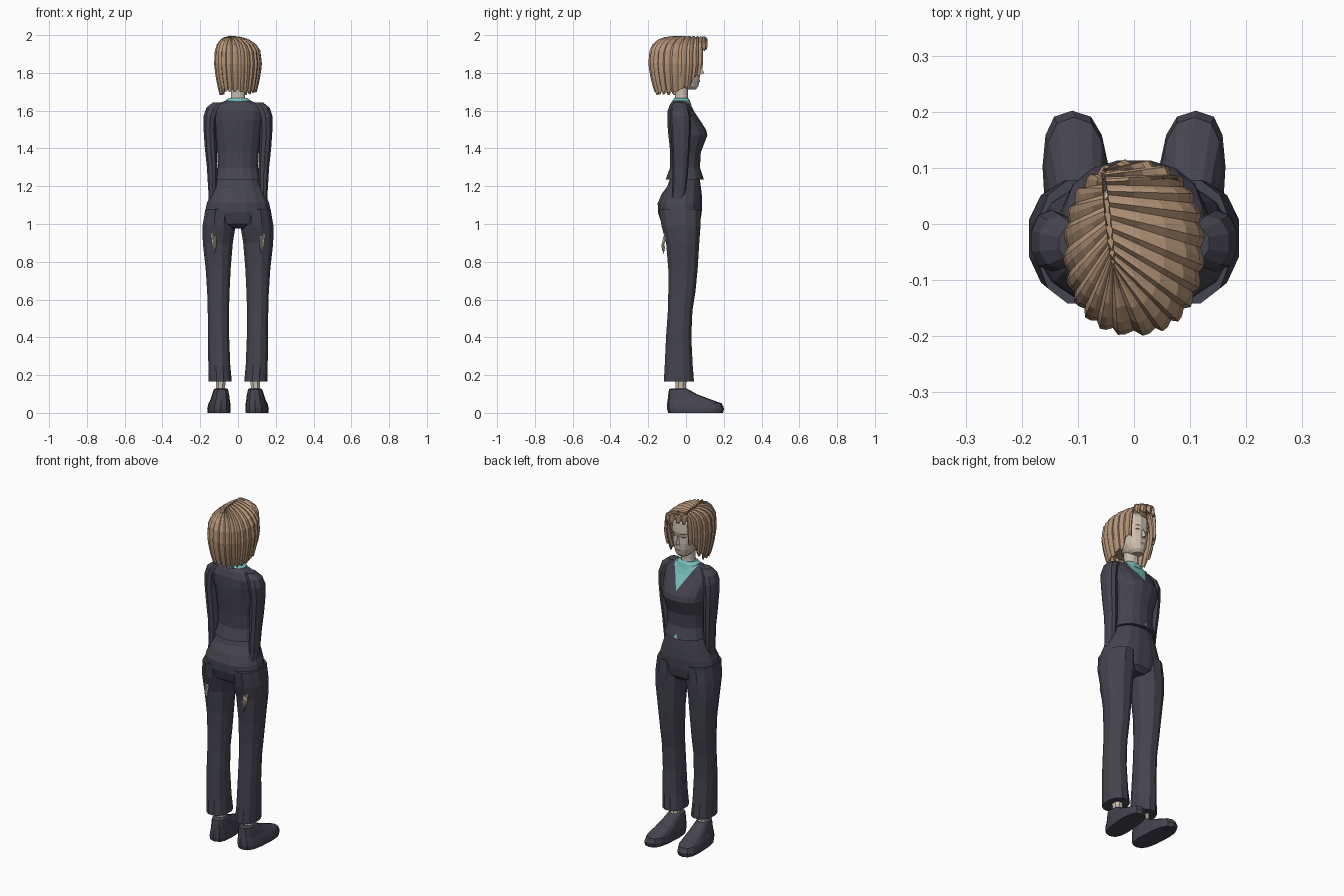
import bpy, bmesh, random
from math import sin, cos, pi, radians
from mathutils import Vector
from mathutils.bvhtree import BVHTree

random.seed(4)
cube = bpy.data.objects.get("Cube")
if cube:
    bpy.data.objects.remove(cube)


def material(name, rgb):
    m = bpy.data.materials.new(name)
    m.use_nodes = True
    m.diffuse_color = (*rgb, 1)
    m.node_tree.nodes["Principled BSDF"].inputs["Base Color"].default_value = (*rgb, 1)
    return m


NAVY = material("navy cloth", (.06, .058, .08))
HAIR = material("light brown hair", (.45, .29, .18))
SKIN = material("pale skin", (.6, .52, .43))
TEAL = material("teal shirt", (.19, .53, .5))
DARK = material("dark brown", (.1, .07, .05))
LIPS = material("muted lips", (.33, .2, .17))


def add(name, bm, *mats):
    bmesh.ops.recalc_face_normals(bm, faces=bm.faces)
    me = bpy.data.meshes.new(name)
    bm.to_mesh(me)
    ob = bpy.data.objects.new(name, me)
    bpy.context.collection.objects.link(ob)
    for m in mats:
        me.materials.append(m)
    return ob


def power(v, p):
    return (1 if v >= 0 else -1) * abs(v) ** p


def loft(rings, n=12, p=.9, side=1, skew=0):
    """Stack rounded rings of (z, centre x, half width, back y, front y)."""
    bm = bmesh.new()
    loops = []
    for z, cx, rx, yb, yf in rings:
        loop = []
        for i in range(n):
            a = 2 * pi * (i + .5) / n
            y = (yb + yf) / 2 + (yf - yb) / 2 * power(sin(a), p)
            x = cx + rx * power(cos(a), p) + skew * y
            loop.append(bm.verts.new((side * x, y, z)))
        loops.append(loop)
    for a, b in zip(loops, loops[1:]):
        for i in range(n):
            j = (i + 1) % n
            bm.faces.new((a[i], a[j], b[j], b[i]))
    bm.faces.new(loops[0])
    bm.faces.new(loops[-1])
    return bm


# Jacket body, cut along the neckline so the shirt shows in a V
V_LOW, V_SLOPE = 1.52, .55
jacket = loft([
    (1.235, 0, .125, -.11, .097), (1.3, 0, .108, -.085, .075),
    (1.38, 0, .112, -.085, .08), (1.47, 0, .128, -.095, .115),
    (1.5, 0, .13, -.098, .108), (1.55, 0, .14, -.1, .075),
    (1.6, 0, .145, -.098, .042), (1.635, 0, .115, -.085, .025),
    (1.655, 0, .06, -.068, .015)], n=16)
for s in (-1, 1):
    bmesh.ops.bisect_plane(jacket, geom=jacket.verts[:] + jacket.edges[:] + jacket.faces[:],
                           plane_co=(0, 0, V_LOW), plane_no=(s, 0, -V_SLOPE))
for f in jacket.faces:
    c = f.calc_center_median()
    f.material_index = int(c.y > -.02 and abs(c.x) < (c.z - V_LOW) * V_SLOPE)
add("jacket", jacket, NAVY, TEAL)

# Shirt collar, neck and the shirt tip under the hem
add("shirt_collar", loft([(1.63, 0, .075, -.075, .03), (1.655, 0, .068, -.072, .022),
                          (1.668, 0, .05, -.062, .012)]), TEAL)
add("neck", loft([(1.62, 0, .045, -.06, .015), (1.68, 0, .038, -.06, .012),
                  (1.78, 0, .04, -.065, .015)]), SKIN)
tip = bmesh.new()
tip.faces.new([tip.verts.new(v) for v in ((-.014, .1, 1.238), (.014, .1, 1.238), (0, .092, 1.27))])
add("shirt_tip", tip, TEAL)

# Trousers: seat and two legs
add("trouser_seat", loft([
    (.975, 0, .1, -.09, .05), (1.0, 0, .165, -.13, .075), (1.06, 0, .178, -.15, .085),
    (1.11, 0, .168, -.152, .088), (1.16, 0, .148, -.13, .085),
    (1.2, 0, .13, -.1, .08), (1.26, 0, .105, -.08, .07)], n=16), NAVY)

for side, label in ((1, "left"), (-1, "right")):
    add(label + "_trouser_leg", loft([
        (.165, .094, .063, -.12, .045), (.25, .099, .06, -.115, .038),
        (.4, .103, .058, -.108, .03), (.54, .104, .058, -.098, .036),
        (.64, .104, .061, -.096, .052), (.76, .105, .068, -.096, .064),
        (.9, .107, .082, -.108, .073), (.99, .1, .09, -.133, .08),
        (1.08, .095, .08, -.145, .082)], side=side), NAVY)

    # Sleeve with rounded shoulder, sinking into the hip
    add(label + "_sleeve", loft([
        (.97, .13, .018, -.095, -.05), (1.08, .133, .022, -.085, -.02),
        (1.17, .134, .024, -.072, 0), (1.3, .137, .029, -.07, .012),
        (1.4, .144, .033, -.075, .02), (1.5, .15, .034, -.08, .025),
        (1.57, .146, .038, -.085, .025), (1.615, .13, .04, -.08, .015),
        (1.643, .105, .03, -.065, -.005)], n=10, side=side), NAVY)

    # Fingers pointing down and back
    for i in range(4):
        x, low = .118 + .006 * i, .845 + .012 * abs(i - 1)
        add(f"{label}_finger_{i + 1}", loft([
            (low, x, .002, -.126 + .004 * i, -.12 + .004 * i),
            (.89, x, .004, -.13 + .004 * i, -.116),
            (.95, x, .005, -.115, -.095), (.99, x, .005, -.09, -.07)],
            n=6, side=side), SKIN)

    # Ankle and shoe
    add(label + "_ankle", loft([(.09, .092, .028, -.06, .005), (.14, .092, .026, -.058, .002),
                                (.22, .092, .03, -.062, .008)], n=8, side=side), SKIN)
    add(label + "_shoe", loft([
        (0, .098, .058, -.095, .196), (.022, .098, .06, -.1, .202),
        (.05, .096, .056, -.1, .19), (.07, .094, .05, -.097, .135),
        (.098, .093, .044, -.094, .06), (.125, .093, .037, -.09, .012),
        (.13, .093, .028, -.075, 0)], n=14, p=.72, side=side, skew=.06), NAVY)

# Head
head = loft([
    (1.712, 0, .026, -.01, .052), (1.728, 0, .044, -.05, .066),
    (1.76, 0, .06, -.09, .073), (1.8, 0, .07, -.11, .076),
    (1.835, 0, .076, -.125, .074), (1.865, 0, .078, -.13, .082),
    (1.92, 0, .076, -.13, .078), (1.96, 0, .055, -.1, .045),
    (1.975, 0, .025, -.06, .01)], n=16)
surface = BVHTree.FromBMesh(head)
add("head", head, SKIN)


def face_plate(name, mat, x, z, w, h, tilt=0, lift=.003):
    """Thin diamond-ended plate laid on the face."""
    bm = bmesh.new()
    verts = []
    for u, v in ((-1, 0), (-.4, 1), (.4, 1), (1, 0), (.4, -1), (-.4, -1)):
        px, pz = x + u * w, z + v * h + u * tilt
        hit = surface.ray_cast(Vector((px, 1, pz)), Vector((0, -1, 0)))[0]
        verts.append(bm.verts.new((px, hit.y + lift, pz)))
    bm.faces.new(verts)
    add(name, bm, mat)


for s, label in ((1, "left"), (-1, "right")):
    face_plate(label + "_eye", DARK, s * .032, 1.838, .013, .005)
    face_plate(label + "_eyebrow", DARK, s * .034, 1.86, .019, .003, s * .002)
face_plate("mouth", LIPS, 0, 1.758, .02, .006)

nose = bmesh.new()
base = [nose.verts.new(v) for v in ((0, .074, 1.85), (-.013, .07, 1.79), (.013, .07, 1.79))]
point = nose.verts.new((0, .097, 1.797))
for i in range(3):
    nose.faces.new((base[i], base[(i + 1) % 3], point))
add("nose", nose, SKIN)


# Bobbed hair: ridged locks falling from an off-centre parting
def lock_end(deg):
    off = abs((deg - 88 + 180) % 360 - 180)
    if off < 34:
        return 1.925
    if off < 58:
        return 1.78 if deg < 88 else 1.8
    return 1.72 if off < 85 else 1.69


LOCKS, STEPS = 24, 5
PUSH = (0, .011, .008)
hair = bmesh.new()
columns = []
for k in range(LOCKS * 3):
    deg = 360 * k / (LOCKS * 3)
    a = radians(deg)
    bump = PUSH[k % 3]
    if k % 3 == 0:
        jitter = random.uniform(-.01, .012)
    end = lock_end(deg) + jitter + (.018 if k % 3 == 0 else 0)
    level = max(1.85, end + .02)
    start = Vector((-.048 - .01 * sin(a), .01 + .085 * sin(a)))
    grow = 1 + bump * 6
    rim = Vector((.119 * power(cos(a), .85) * grow, -.042 + .148 * power(sin(a), .9) * grow))
    column = []
    for i in range(STEPS + 1):
        t = i / STEPS * pi / 2
        p = start.lerp(rim, .04 + .96 * sin(t))
        top = 1.984 + bump * .8 + .004 * max(0, cos(a))
        column.append((p.x, p.y, level + (top - level) * max(0, cos(t)) ** .65))
    for i in range(1, 5):
        u = i / 4
        drop = u * (level - end)
        p = Vector((0, -.042)).lerp(rim, 1 - 1.5 * drop ** 1.05 * (.5 + .5 * u))
        column.append((p.x, p.y, level - drop))
    columns.append([hair.verts.new(v) for v in column])
for k, a in enumerate(columns):
    b = columns[(k + 1) % len(columns)]
    for i in range(len(a) - 1):
        hair.faces.new((a[i], a[i + 1], b[i + 1], b[i]))
bob = add("hair", hair, HAIR)
shell = bob.modifiers.new("thickness", "SOLIDIFY")
shell.thickness = .008
shell.offset = -1

# Scalp beneath the locks
add("scalp", loft([(1.75, 0, .07, -.13, -.02), (1.85, 0, .095, -.165, -.01),
                   (1.92, 0, .09, -.155, .03), (1.96, 0, .07, -.11, .07),
                   (1.978, -.02, .045, -.08, .06)]), HAIR)
